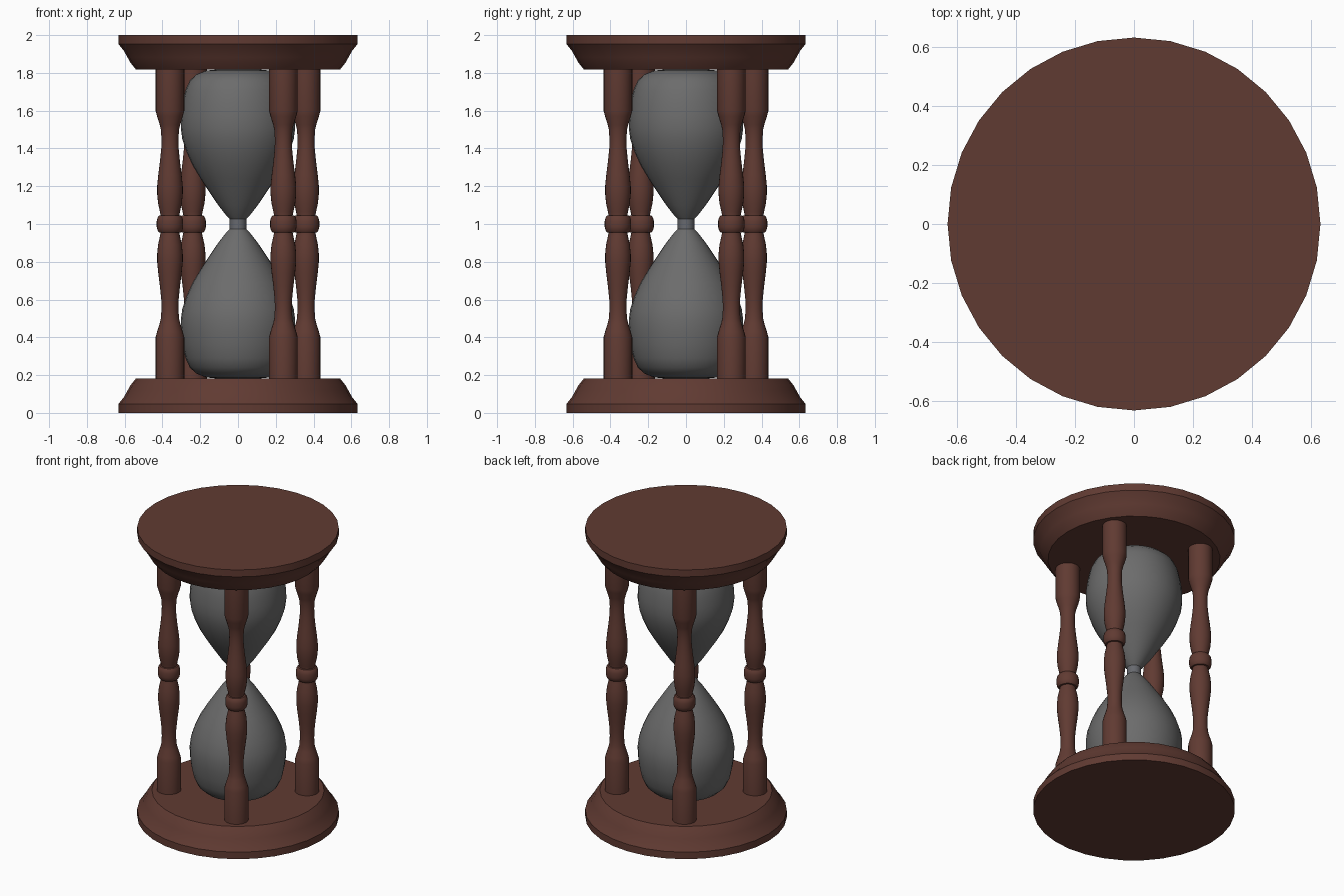
import bpy, bmesh, math

if "Cube" in bpy.data.objects:
    bpy.data.objects.remove(bpy.data.objects["Cube"])


def material(name, rgb):
    m = bpy.data.materials.new(name)
    m.diffuse_color = (*rgb, 1)
    m.use_nodes = True
    m.node_tree.nodes["Principled BSDF"].inputs["Base Color"].default_value = m.diffuse_color
    return m


wood = material("dark_wood", (0.118, 0.043, 0.032))
glass = material("grey_glass", (0.150, 0.150, 0.150))
collar = material("collar_grey", (0.135, 0.140, 0.155))


def lathe(name, profile, mat, sides=32, loc=(0, 0, 0)):
    """Revolve (radius, z) points around z; ends are capped."""
    bm = bmesh.new()
    rings = []
    for r, z in profile:
        rings.append([bm.verts.new((r * math.cos(a), r * math.sin(a), z))
                      for a in (2 * math.pi * i / sides for i in range(sides))])
    for lo, hi in zip(rings, rings[1:]):
        for i in range(sides):
            j = (i + 1) % sides
            bm.faces.new((lo[i], lo[j], hi[j], hi[i]))
    bm.faces.new(rings[0][::-1])
    bm.faces.new(rings[-1])
    bmesh.ops.recalc_face_normals(bm, faces=bm.faces)
    me = bpy.data.meshes.new(name)
    bm.to_mesh(me)
    bm.free()
    me.materials.append(mat)
    ob = bpy.data.objects.new(name, me)
    ob.location = loc
    bpy.context.collection.objects.link(ob)
    bpy.ops.object.select_all(action='DESELECT')
    ob.select_set(True)
    bpy.context.view_layer.objects.active = ob
    bpy.ops.object.shade_smooth_by_angle(angle=math.radians(35))
    return ob


def flip(profile):
    """Mirror a profile about the middle height z = 1."""
    return [(r, 2 - z) for r, z in reversed(profile)]


# Moulded end plates
plate = [(0.632, 0), (0.632, 0.048), (0.603, 0.085), (0.585, 0.118),
         (0.568, 0.148), (0.54, 0.183)]
lathe("base_plate", plate, wood)
lathe("top_plate", flip(plate), wood)

# Glass bulbs, lower and upper
bulb = [(0.10, 0.181), (0.17, 0.188), (0.22, 0.208), (0.255, 0.24), (0.278, 0.29),
        (0.293, 0.36), (0.302, 0.43), (0.303, 0.49), (0.295, 0.55), (0.272, 0.62),
        (0.240, 0.69), (0.198, 0.76), (0.152, 0.83), (0.105, 0.90), (0.066, 0.95),
        (0.043, 0.975)]
lathe("lower_bulb", bulb, glass)
lathe("upper_bulb", flip(bulb), glass)

# Neck collar
lathe("neck_collar", [(0.044, 0.972), (0.044, 1.028)], collar)

# Turned pillars
half = [(0.076, 0.18), (0.076, 0.40), (0.068, 0.43), (0.054, 0.475), (0.048, 0.50),
        (0.045, 0.55), (0.046, 0.60), (0.053, 0.67), (0.062, 0.74), (0.068, 0.80),
        (0.068, 0.84), (0.063, 0.89), (0.053, 0.935), (0.048, 0.96)]
ring = [(0.045, 0.953), (0.058, 0.956), (0.066, 0.967), (0.070, 0.985)]
radius, start = 0.433, math.atan2(0.24, 0.36)
names = ["back_right", "back_left", "front_left", "front_right"]
for k, n in enumerate(names):
    a = start + k * math.pi / 2
    loc = (radius * math.cos(a), radius * math.sin(a), 0)
    lathe(n + "_pillar", half + flip(half), wood, 24, loc)
    lathe(n + "_pillar_ring", ring + flip(ring), wood, 24, loc)
